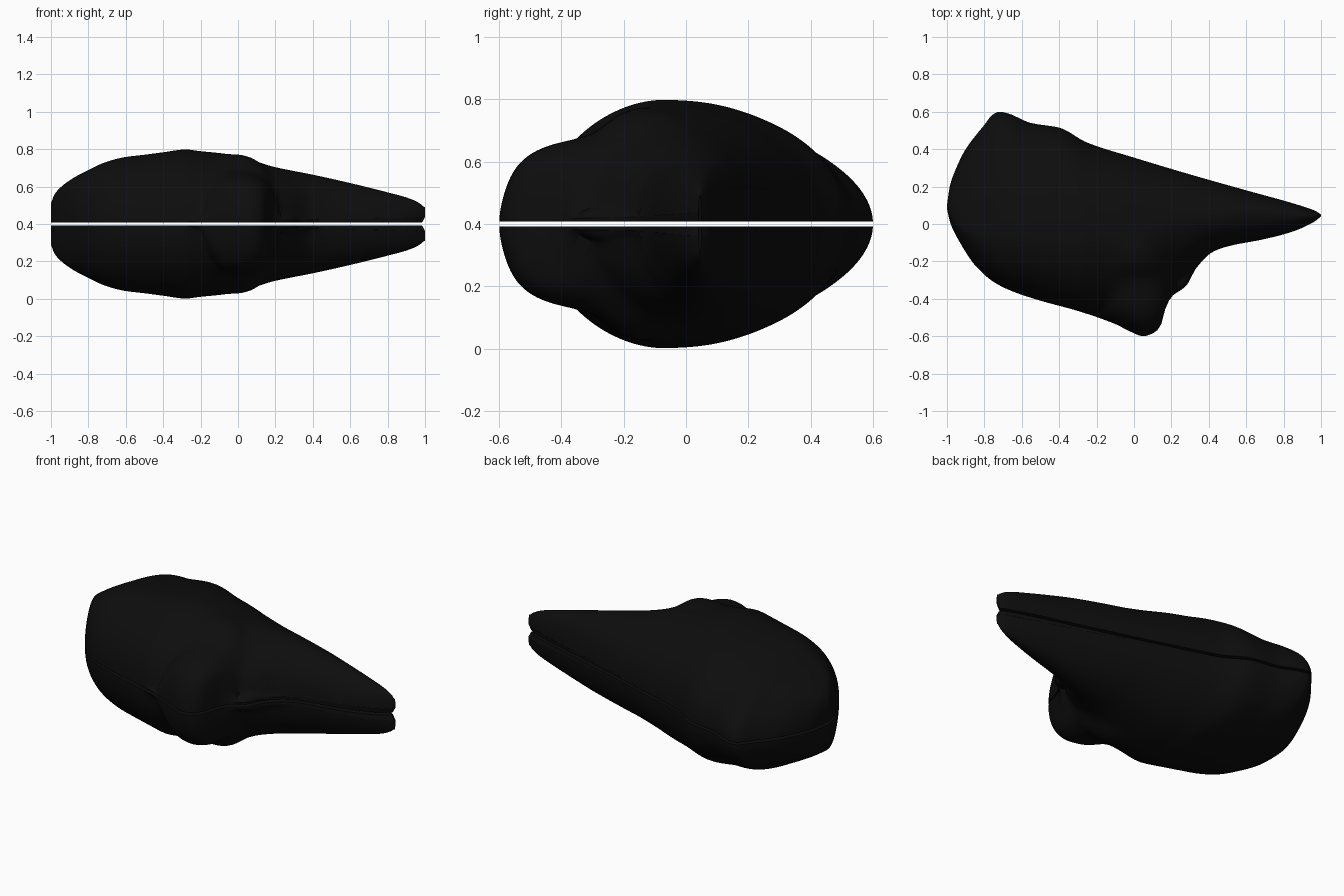
import bpy, bmesh, math

if "Cube" in bpy.data.objects:
    bpy.data.objects.remove(bpy.data.objects["Cube"])

# ---- profiles read along x (or y): (position, value) ----
BACK = [(-1, .10), (-.985, .2), (-.95, .3), (-.9, .4), (-.8, .53), (-.755, .585), (-.72, .6),
        (-.68, .593), (-.55, .54), (-.4, .515), (-.25, .435), (0, .355), (.3, .265),
        (.6, .18), (.8, .125), (.9, .095), (.97, .07), (1, .05)]
FRONT = [(-1, .08), (-.98, 0), (-.93, -.1), (-.85, -.22), (-.75, -.31), (-.65, -.36),
         (-.5, -.41), (-.3, -.465), (-.1, -.535), (-.02, -.575), (.05, -.6), (.1, -.585),
         (.14, -.55), (.165, -.46), (.2, -.39), (.28, -.33), (.33, -.24), (.42, -.15),
         (.5, -.12), (.7, -.08), (.85, -.04), (.96, .01), (1, .04)]
BODY_FRONT = [(-1, -.47), (-.3, -.47), (-.1, -.465), (.1, -.40), (.25, -.29), (.42, -.15), (1, -.15)]
HEIGHT = [(-1, .11), (-.985, .15), (-.97, .175), (-.9, .235), (-.8, .29), (-.7, .335), (-.6, .36),
          (-.5, .372), (-.4, .385), (-.28, .4), (-.2, .39), (-.1, .378), (.03, .35), (.1, .332),
          (.2, .305), (.4, .265), (.6, .22), (.8, .17), (.92, .135), (.98, .10), (1, .055)]
RIDGE = [(-1, .09), (-.97, .05), (-.9, -.02), (-.7, -.05), (-.28, -.08), (0, -.07), (.3, .02),
         (.6, .05), (1, .045)]
LOBE = [(-.6, .16), (-.57, .2), (-.54, .22), (-.46, .25), (-.3, .29), (-.25, .325), (-.2, .357),
        (-.14, .37), (-.08, .36), (0, .31), (.1, .2), (.6, 0)]
# fullness of the cross-section on the back and front flanks
BACK_POWER = [(-1, 1.9), (-.65, 1.9), (-.4, 2.4), (0, 2.2), (.4, 2), (1, 2)]
FRONT_POWER = [(-1, 2), (-.6, 1.9), (-.3, 1.8), (-.1, 1.6), (.25, 1.6), (.5, 2), (1, 2)]


def curve(table, x):
    """Smooth interpolation with slope-limited tangents."""
    n = len(table)
    x = min(max(x, table[0][0]), table[-1][0])
    i = next(k for k in range(n - 1) if x <= table[k + 1][0])

    def sec(k):
        k = min(max(k, 0), n - 2)
        return (table[k + 1][1] - table[k][1]) / (table[k + 1][0] - table[k][0])

    def slope(k):
        a, b = sec(k - 1), sec(k)
        return 0 if a * b <= 0 else 2 * a * b / (a + b)

    (x0, y0), (x1, y1) = table[i], table[i + 1]
    w = x1 - x0
    t = (x - x0) / w
    return (y0 * (1 + 2 * t) * (1 - t) ** 2 + slope(i) * w * t * (1 - t) ** 2
            + y1 * t * t * (3 - 2 * t) + slope(i + 1) * w * t * t * (t - 1))


def arch(y, lo, hi, power=2):
    t = abs((2 * y - lo - hi) / max(hi - lo, 1e-6))
    return math.sqrt(max(0, 1 - t ** power))


def soft_max(a, b, k=.02):
    return .5 * (a + b + math.sqrt((a - b) ** 2 + k * k))


def dome(x, y, lo, hi):
    body_lo = max(lo, curve(BODY_FRONT, x))
    ridge = min(max(curve(RIDGE, x), .8 * body_lo + .2 * hi), .2 * body_lo + .8 * hi)
    if y > ridge:
        t, power = (y - ridge) / max(hi - ridge, 1e-6), curve(BACK_POWER, x)
    else:
        t, power = (ridge - y) / max(ridge - body_lo, 1e-6), curve(FRONT_POWER, x)
    body = curve(HEIGHT, x) * math.sqrt(max(0, 1 - t ** power))
    # raised front lobe, wider where it runs up onto the body, and a thin rim
    left = -.2 - .1 * min(max((y + .4) / .3, 0), 1)
    lobe = curve(LOBE, y) * arch(x, left, .23, 2.5) * arch(y, lo, hi, 10)
    rim = .09 * arch(y, lo, hi)
    return min(.4, max(.012, soft_max(body, max(lobe, rim)) - .002))


black = bpy.data.materials.new("black")
black.diffuse_color = (.004, .004, .004, 1)
black.use_nodes = True
black.node_tree.nodes["Principled BSDF"].inputs["Base Color"].default_value = black.diffuse_color

NX, NY = 150, 80


def shell_half(name, side):
    bm = bmesh.new()
    outer, inner = [], []
    for i in range(NX + 1):
        x = -math.cos(math.pi * i / NX)
        lo, hi = curve(FRONT, x), curve(BACK, x)
        # the lip is rolled in only towards the pointed end
        inset = 1 - .016 * min(max(x, 0), 1) ** 2
        col_o, col_i = [], []
        for j in range(NY + 1):
            y = (lo + hi) / 2 - (hi - lo) / 2 * math.cos(math.pi * j / NY)
            h = max(dome(x, y, lo, hi), .012 + .025 * max(x, 0))
            col_o.append(bm.verts.new((x, y, .4 + side * h)))
            # flat inner face
            col_i.append(bm.verts.new((x * inset, y * inset, .4 + side * .0075)))
        outer.append(col_o)
        inner.append(col_i)
    for g in (outer, inner):
        for i in range(NX):
            for j in range(NY):
                bm.faces.new((g[i][j], g[i + 1][j], g[i + 1][j + 1], g[i][j + 1]))
    # edge band between the dome and the inner face
    ring = ([(i, 0) for i in range(NX)] + [(NX, j) for j in range(NY)]
            + [(i, NY) for i in range(NX, 0, -1)] + [(0, j) for j in range(NY, 0, -1)])
    for (a, b), (c, d) in zip(ring, ring[1:] + ring[:1]):
        bm.faces.new((outer[a][b], inner[a][b], inner[c][d], outer[c][d]))
    bmesh.ops.recalc_face_normals(bm, faces=bm.faces)
    me = bpy.data.meshes.new(name)
    bm.to_mesh(me)
    bm.free()
    me.materials.append(black)
    ob = bpy.data.objects.new(name, me)
    bpy.context.collection.objects.link(ob)
    bpy.ops.object.select_all(action='DESELECT')
    ob.select_set(True)
    bpy.context.view_layer.objects.active = ob
    bpy.ops.object.shade_smooth_by_angle(angle=math.radians(50))


shell_half("upper_shell", 1)
shell_half("lower_shell", -1)
